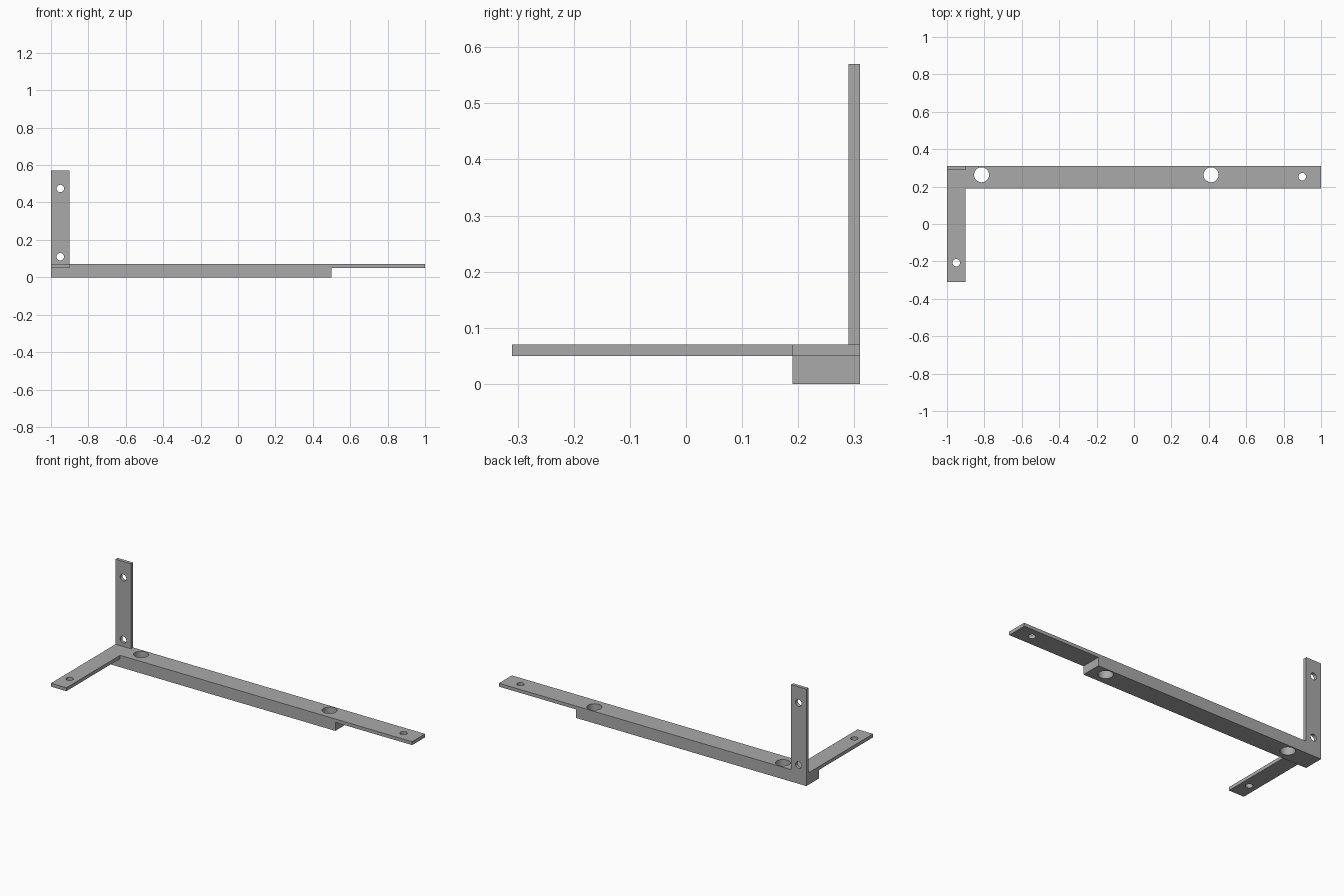
import bpy, bmesh
from math import pi
from mathutils import Matrix, Vector

cube = bpy.data.objects.get("Cube")
if cube:
    bpy.data.objects.remove(cube, do_unlink=True)

# Single plain metal colour
metal = bpy.data.materials.new("grey_metal")
metal.use_nodes = True
grey = (0.4, 0.4, 0.4, 1)
metal.diffuse_color = grey
metal.node_tree.nodes["Principled BSDF"].inputs["Base Color"].default_value = grey


def add_object(name, bm):
    bmesh.ops.recalc_face_normals(bm, faces=bm.faces)
    mesh = bpy.data.meshes.new(name)
    bm.to_mesh(mesh)
    bm.free()
    mesh.materials.append(metal)
    obj = bpy.data.objects.new(name, mesh)
    bpy.context.collection.objects.link(obj)
    return obj


def extrude_profile(name, points, offset):
    bm = bmesh.new()
    face = bm.faces.new([bm.verts.new(p) for p in points])
    new = bmesh.ops.extrude_face_region(bm, geom=[face])["geom"]
    verts = [v for v in new if isinstance(v, bmesh.types.BMVert)]
    bmesh.ops.translate(bm, verts=verts, vec=Vector(offset))
    return add_object(name, bm)


def drill(name, centre, radius, axis="Z"):
    turn = Matrix.Rotation(pi / 2, 4, "X") if axis == "Y" else Matrix()
    bm = bmesh.new()
    bmesh.ops.create_cone(bm, cap_ends=True, segments=40, radius1=radius, radius2=radius,
                          depth=0.3, matrix=Matrix.Translation(centre) @ turn)
    obj = add_object(name, bm)
    obj.hide_render = True
    return obj


def combine(target, other, operation):
    mod = target.modifiers.new(other.name, "BOOLEAN")
    mod.object, mod.operation, mod.solver = other, operation, "EXACT"
    bpy.context.view_layer.objects.active = target
    bpy.ops.object.modifier_apply(modifier=mod.name)
    bpy.data.objects.remove(other, do_unlink=True)


left, right, back, front = -1, 1, 0.31, 0.19
under, top, step, inner = 0.05, 0.07, 0.5, -0.9

# Long bar, thinned to a tongue past the step
side = [(left, 0), (step, 0), (step, under), (right, under), (right, top), (left, top)]
bracket = extrude_profile("bracket", [(x, front, z) for x, z in side], (0, back - front, 0))

# Flat arm to the front and upright tab at the back, rooted in the bar
corners = [(left, under), (inner, under), (inner, top), (left, top)]
arm = extrude_profile("front_arm", [(x, -0.31, z) for x, z in corners], (0, 0.55, 0))
tab_base = [(left, 0.29), (inner, 0.29), (inner, back), (left, back)]
tab = extrude_profile("upright_tab", [(x, y, under) for x, y in tab_base], (0, 0, 0.52))
for part in (arm, tab):
    combine(bracket, part, "UNION")

# Bolt holes through the bar, screw holes through the thin ends
for x, y, radius in [(-0.815, 0.263, 0.04), (0.412, 0.263, 0.04),
                     (0.9, 0.253, 0.02), (-0.95, -0.207, 0.02)]:
    combine(bracket, drill("hole_cutter", (x, y, under), radius), "DIFFERENCE")
for z in (0.11, 0.475):
    combine(bracket, drill("hole_cutter", (-0.95, 0.3, z), 0.02, "Y"), "DIFFERENCE")

# Round hole walls, crisp edges
bracket.select_set(True)
bpy.context.view_layer.objects.active = bracket
bpy.ops.object.shade_smooth_by_angle()
